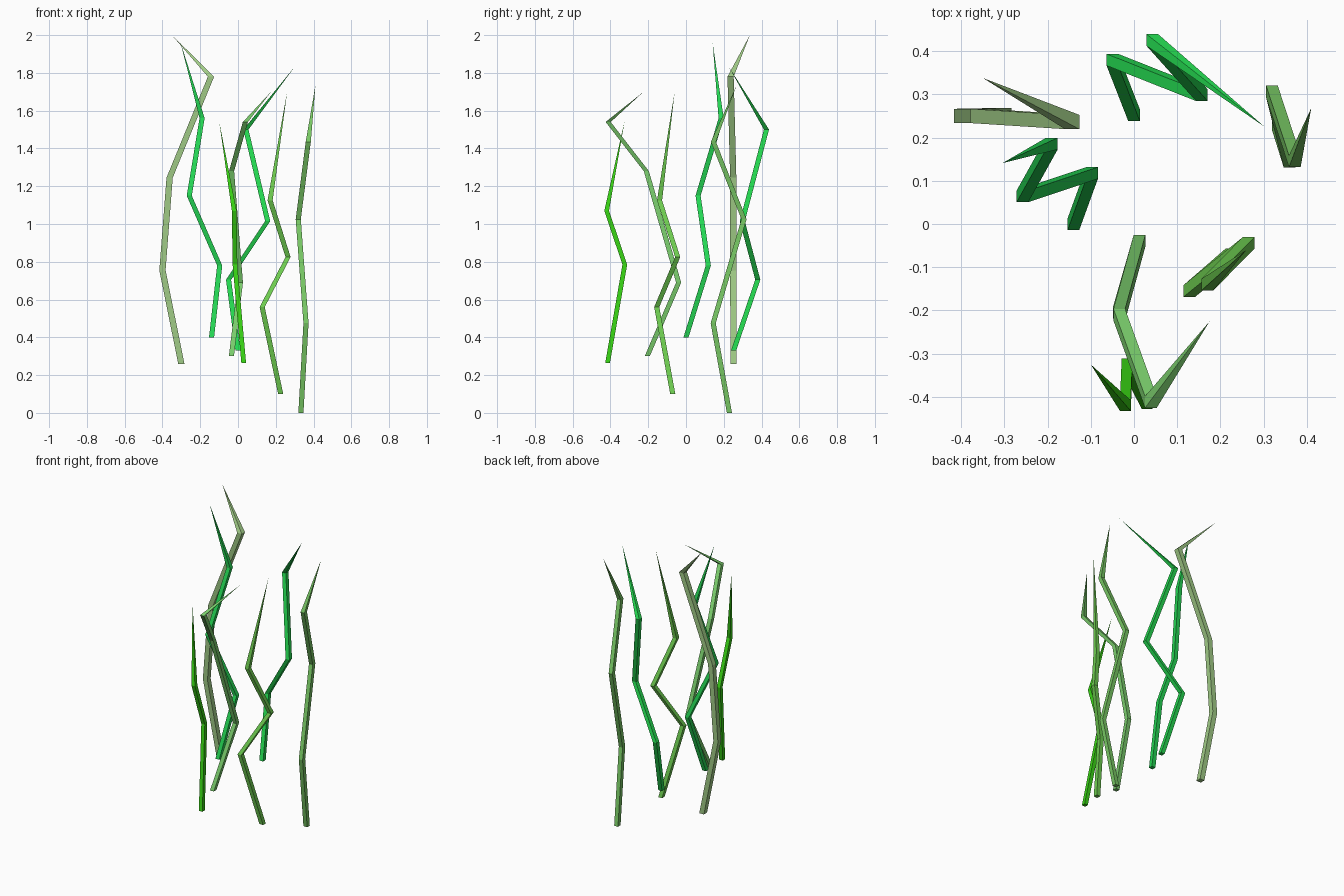
import bpy, bmesh


def linear(c):
    return c / 12.92 if c <= 0.04045 else ((c + 0.055) / 1.055) ** 2.4


def blade(name, rgb, half, path):
    """Square rings along a path, closed to a point at the last position."""
    bm = bmesh.new()
    corners = ((-half, -half), (half, -half), (half, half), (-half, half))
    rings = [[bm.verts.new((x + dx, y + dy, z)) for dx, dy in corners]
             for x, y, z in path[:-1]]
    tip = bm.verts.new(path[-1])
    bm.faces.new(rings[0][::-1])
    for i in range(4):
        j = (i + 1) % 4
        for a, b in zip(rings, rings[1:]):
            bm.faces.new((a[i], a[j], b[j], b[i]))
        bm.faces.new((rings[-1][i], rings[-1][j], tip))
    bmesh.ops.recalc_face_normals(bm, faces=bm.faces)
    mesh = bpy.data.meshes.new(name)
    bm.to_mesh(mesh)
    bm.free()
    mat = bpy.data.materials.new(name + "_green")
    mat.diffuse_color = (*[linear(v / 255) for v in rgb], 1)
    mesh.materials.append(mat)
    bpy.context.collection.objects.link(bpy.data.objects.new(name, mesh))


# Back left, tallest and thickest
blade("blade_pale", (160, 203, 134), 0.0165,
      [(-.30, .252, .26), (-.40, .25, .755), (-.362, .25, 1.245),
       (-.143, .236, 1.78), (-.35, .338, 2.0)])
# Left middle
blade("blade_left", (36, 215, 84), 0.0135,
      [(-.14, 0, .40), (-.097, .118, .78), (-.258, .064, 1.15),
       (-.19, .186, 1.56), (-.304, .141, 1.96)])
# Back centre
blade("blade_back", (36, 217, 80), 0.0135,
      [(0, .252, .33), (-.05, .38, .705), (.157, .298, 1.015),
       (.042, .426, 1.5), (.302, .225, 1.835)])
# Front, one joint fewer
blade("blade_front", (56, 212, 20), 0.0125,
      [(.03, -.415, .265), (-.016, -.324, .785), (-.02, -.42, 1.07),
       (-.10, -.325, 1.545)])
# Front centre
blade("blade_centre", (122, 205, 108), 0.0135,
      [(-.035, -.205, .30), (.0127, -.039, .69), (-.034, -.21, 1.28),
       (.039, -.412, 1.54), (.175, -.225, 1.70)])
# Right middle
blade("blade_right", (110, 205, 80), 0.0135,
      [(.226, -.07, .10), (.128, -.155, .56), (.265, -.044, .825),
       (.17, -.14, 1.125), (.26, -.06, 1.70)])
# Back right, standing on the ground
blade("blade_far_right", (120, 200, 100), 0.0135,
      [(.333, .23, 0), (.36, .144, .475), (.319, .307, 1.025),
       (.372, .145, 1.435), (.41, .268, 1.735)])
